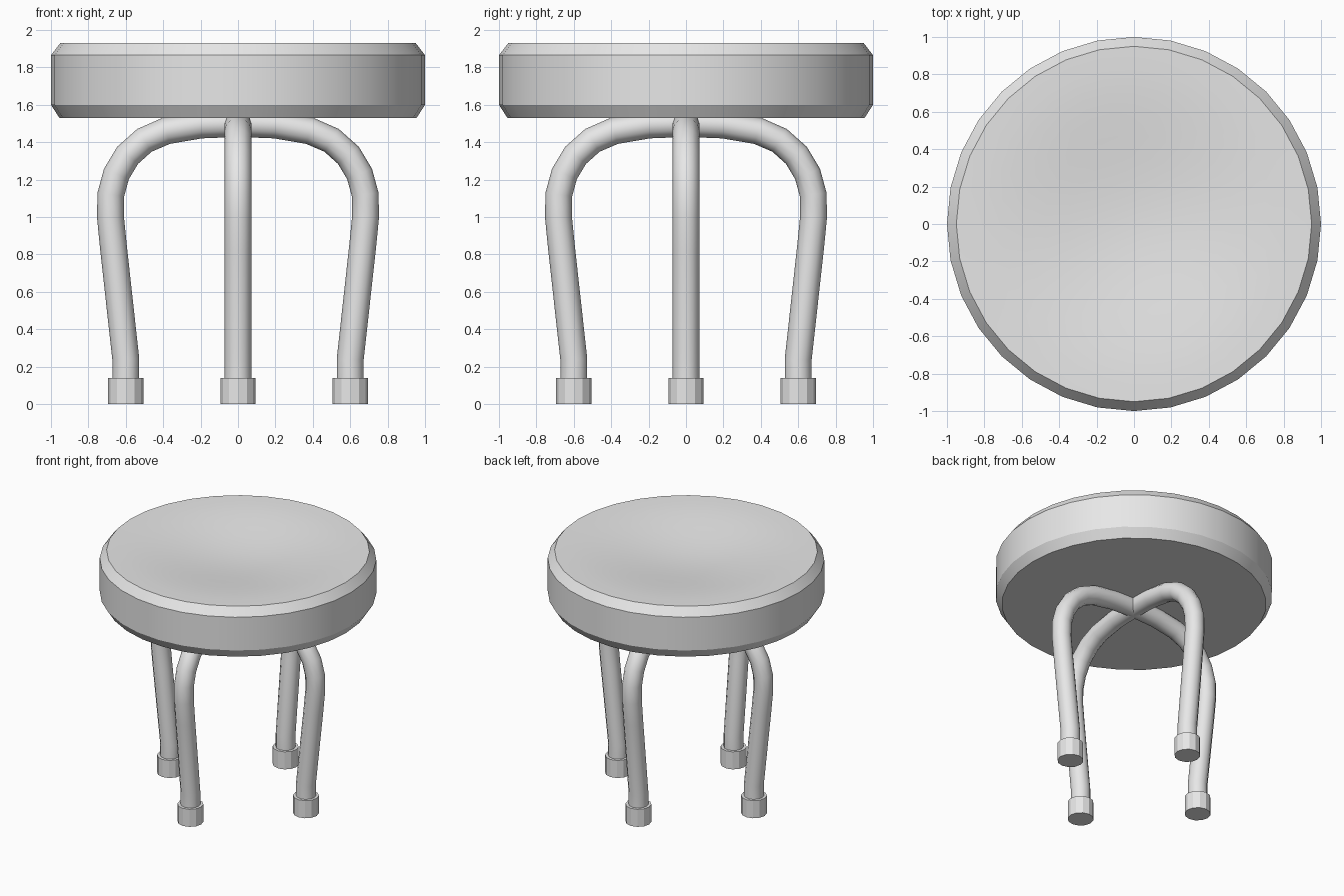
import bpy, bmesh
from math import cos, pi, radians

if "Cube" in bpy.data.objects:
    bpy.data.objects.remove(bpy.data.objects["Cube"])

grey = bpy.data.materials.new("plain grey")
grey.use_nodes = True
grey.diffuse_color = (0.8, 0.8, 0.8, 1)
grey.node_tree.nodes["Principled BSDF"].inputs["Base Color"].default_value = (0.8, 0.8, 0.8, 1)


def smooth(obj, angle):
    bpy.ops.object.select_all(action="DESELECT")
    obj.select_set(True)
    bpy.context.view_layer.objects.active = obj
    bpy.ops.object.shade_smooth_by_angle(angle=radians(angle))


def lathe(name, profile, sides, x=0, y=0, angle=25):
    """Revolve (radius, height) points around z."""
    bm = bmesh.new()
    verts = [bm.verts.new((r, 0, z)) for r, z in profile]
    edges = [bm.edges.new(pair) for pair in zip(verts, verts[1:])]
    bmesh.ops.spin(bm, geom=verts + edges, axis=(0, 0, 1), cent=(0, 0, 0),
                   angle=2 * pi, steps=sides)
    bmesh.ops.remove_doubles(bm, verts=bm.verts, dist=0.0005)
    bmesh.ops.recalc_face_normals(bm, faces=bm.faces)
    mesh = bpy.data.meshes.new(name)
    bm.to_mesh(mesh)
    bm.free()
    mesh.materials.append(grey)
    obj = bpy.data.objects.new(name, mesh)
    obj.location = (x, y, 0)
    bpy.context.collection.objects.link(obj)
    smooth(obj, angle)
    return obj


# Round seat with chamfered rims and a gently dished top
RIM, DIP, STEPS = 0.95, 0.07, 8
dish = []
for i in range(STEPS, -1, -1):
    t = i / STEPS
    dish.append((RIM * t, 1.93 - DIP * (1 + cos(pi * t)) / 2))
lathe("seat", [(0, 1.53), (0.955, 1.53), (1, 1.6), (1, 1.865)] + dish, 32)

# Two crossing bent-tube arches, each forming a pair of legs
half = [(0.6, 0.1), (0.6, 0.24), (0.665, 0.83), (0.682, 1.0), (0.68, 1.12),
        (0.65, 1.23), (0.59, 1.33), (0.5, 1.41), (0.385, 1.46), (0.2, 1.492)]
path = half + [(0, 1.5)] + [(-r, z) for r, z in reversed(half)]
for name, turn in (("side_leg_arch", 0), ("front_back_leg_arch", pi / 2)):
    curve = bpy.data.curves.new(name, "CURVE")
    curve.dimensions = "3D"
    curve.bevel_depth = 0.072
    curve.bevel_resolution = 4
    spline = curve.splines.new("POLY")
    spline.points.add(len(path) - 1)
    for point, (r, z) in zip(spline.points, path):
        point.co = (r, 0, z, 1)
    spline.use_smooth = True
    curve.materials.append(grey)
    arch = bpy.data.objects.new(name, curve)
    arch.rotation_euler.z = turn
    bpy.context.collection.objects.link(arch)

# Foot caps
for name, x, y in (("left", 0.6, 0), ("right", -0.6, 0), ("front", 0, -0.6), ("back", 0, 0.6)):
    lathe(name + "_foot", [(0, 0), (0.094, 0), (0.094, 0.14), (0, 0.14)], 12, x, y)
